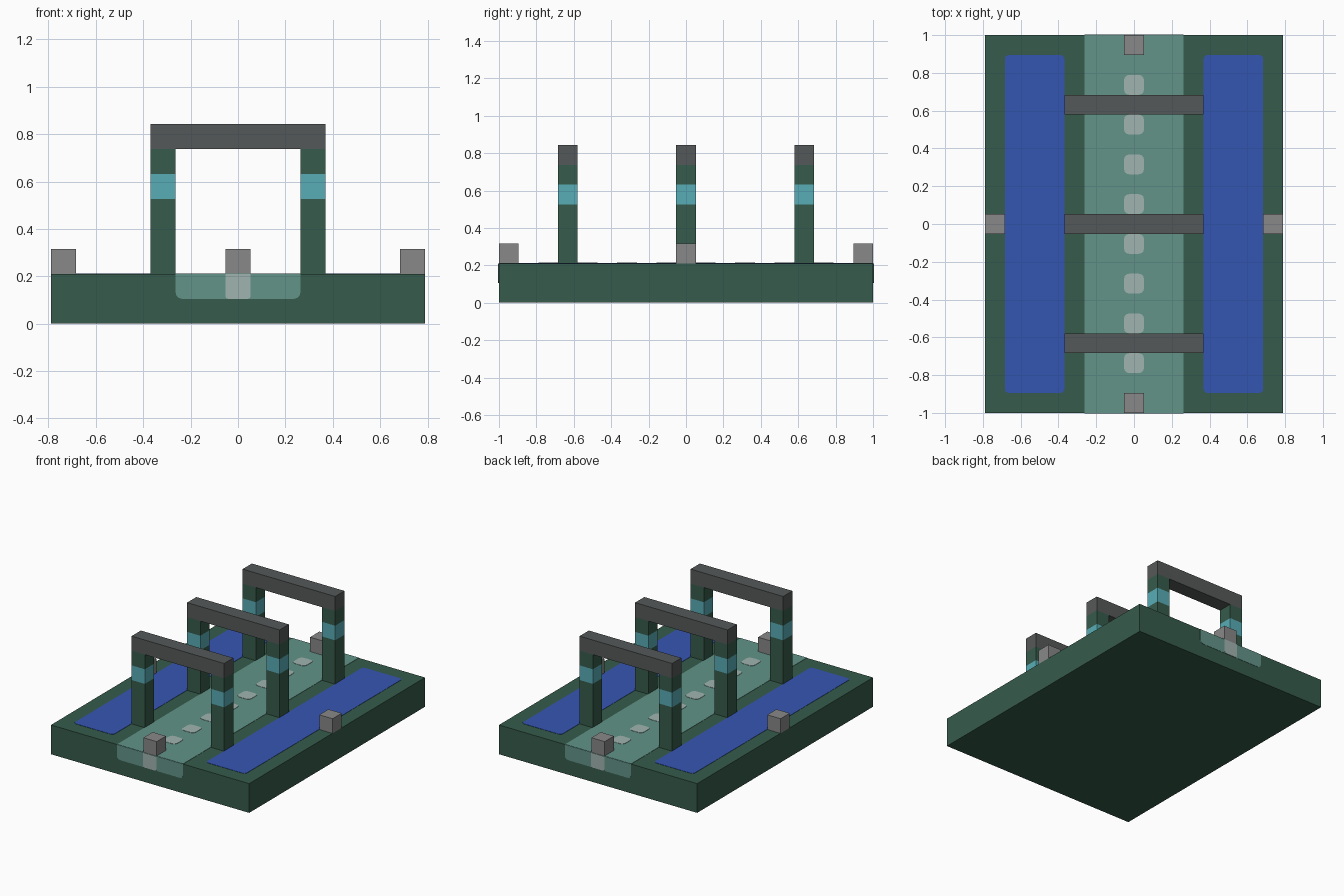
import bpy, bmesh, math
from mathutils import Matrix, Vector

old = bpy.data.objects.get("Cube")
if old:
    bpy.data.objects.remove(old, do_unlink=True)

U = 2 / 19      # one building unit
THIN = 0.002    # thickness of painted plates


def material(name, hex_code):
    rgb = [int(hex_code[i:i + 2], 16) / 255 for i in (0, 2, 4)]
    lin = [c / 12.92 if c < 0.04045 else ((c + 0.055) / 1.055) ** 2.4 for c in rgb]
    mat = bpy.data.materials.new(name)
    mat.use_nodes = True
    mat.diffuse_color = (*lin, 1)
    mat.node_tree.nodes["Principled BSDF"].inputs["Base Color"].default_value = (*lin, 1)
    return mat


GREEN = material("dark green", "365B4B")
TEAL = material("path teal", "629489")
PALE = material("pale stone", "A0B4AF")
BLUE = material("water blue", "3556B2")
CYAN = material("lamp cyan", "58AEB6")
DARK = material("dark grey", "555958")
GREY = material("mid grey", "888888")


def finish(bm, name, mats):
    bmesh.ops.recalc_face_normals(bm, faces=bm.faces)
    mesh = bpy.data.meshes.new(name)
    bm.to_mesh(mesh)
    bm.free()
    for mat in mats:
        mesh.materials.append(mat)
    obj = bpy.data.objects.new(name, mesh)
    bpy.context.collection.objects.link(obj)
    return obj


def box(name, centre, size, mat):
    """Box with centre and size in building units."""
    bm = bmesh.new()
    place = Matrix.Translation(Vector(centre) * U) @ Matrix.Diagonal((*(Vector(size) * U), 1))
    bmesh.ops.create_cube(bm, size=1, matrix=place)
    return finish(bm, name, [mat])


def plate(name, w, h, mat, place, low=0.25, high=0.25, thick=THIN):
    """Rounded plate in local XY, raised along local Z; low/high are corner radii."""
    bm = bmesh.new()
    verts = []
    for quarter, (sx, sy) in enumerate(((1, 1), (-1, 1), (-1, -1), (1, -1))):
        r = high if sy > 0 else low
        steps = 4 if r else 1
        for i in range(steps):
            a = math.pi / 2 * (quarter + i / 3)
            x = sx * (w / 2 - r) + r * math.cos(a)
            y = sy * (h / 2 - r) + r * math.sin(a)
            verts.append(bm.verts.new((x * U, y * U, 0)))
    face = bm.faces.new(verts)
    out = bmesh.ops.extrude_face_region(bm, geom=[face])["geom"]
    bmesh.ops.translate(bm, vec=(0, 0, thick),
                        verts=[v for v in out if isinstance(v, bmesh.types.BMVert)])
    bmesh.ops.transform(bm, matrix=place, verts=bm.verts)
    return finish(bm, name, [mat])


def on_top(x, y):
    return Matrix.Translation((x * U, y * U, 2 * U))


def on_end(side):
    turn = Matrix.Rotation(0 if side < 0 else math.pi, 4, 'Z')
    return turn @ Matrix.Translation((0, -9.5 * U, 1.5 * U)) @ Matrix.Rotation(math.pi / 2, 4, 'X')


def post(name, x, y):
    """Square column with a coloured band."""
    bm = bmesh.new()
    levels = (2, 5, 6, 7)
    rings = [[bm.verts.new(((x + dx) * U, (y + dy) * U, z * U))
              for dx, dy in ((-.5, -.5), (.5, -.5), (.5, .5), (-.5, .5))] for z in levels]
    for k in range(len(levels) - 1):
        for i in range(4):
            j = (i + 1) % 4
            f = bm.faces.new((rings[k][i], rings[k][j], rings[k + 1][j], rings[k + 1][i]))
            f.material_index = 1 if k == 1 else 0
    bm.faces.new(rings[0])
    bm.faces.new(rings[-1])
    return finish(bm, name, [GREEN, CYAN])


# Base slab and the path that wraps over both ends
box("base", (0, 0, 1), (15, 19, 2), GREEN)
plate("path", 5, 19, TEAL, on_top(0, 0), low=0, high=0)
for side, end in ((-1, "front"), (1, "back")):
    plate(end + "_path_drop", 5, 1, TEAL, on_end(side), high=0)
    plate(end + "_path_mark", 1, 1, PALE, on_end(side), low=0.1, high=0, thick=2 * THIN)
    box(end + "_block", (0, side * 9, 2.5), (1, 1, 1), GREY)

# Stepping marks along the path
for i, y in enumerate(range(-7, 8, 2)):
    plate(f"path_dash_{i + 1}", 1, 1, PALE, on_top(0, y), thick=2 * THIN)

# Pools and side blocks
for side, hand in ((-1, "right"), (1, "left")):
    plate(hand + "_pool", 3, 17, BLUE, on_top(side * 5, 0), low=0.2, high=0.2)
    box(hand + "_block", (side * 7, 0, 2.5), (1, 1, 1), GREY)

# Three gateways over the path
for y, spot in ((-6, "front"), (0, "middle"), (6, "back")):
    box(spot + "_beam", (0, y, 7.5), (7, 1, 1), DARK)
    for side, hand in ((-1, "right"), (1, "left")):
        post(f"{spot}_{hand}_post", side * 3, y)
